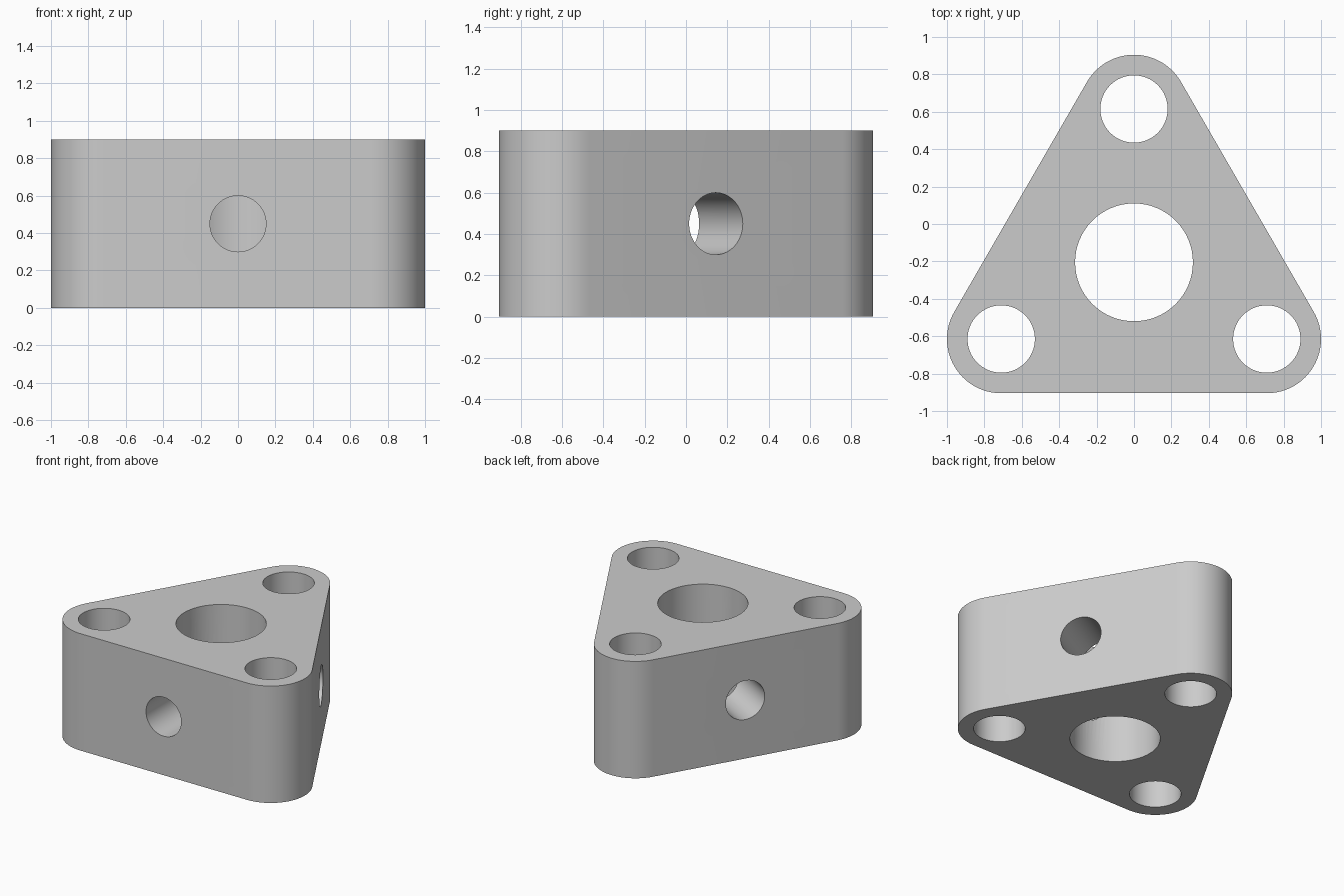
import bpy
import bmesh
from math import cos, sin, pi, sqrt, radians
from mathutils import Matrix, Vector

HEIGHT = 0.9
CORNER_R = 0.29
SPREAD = 0.71                      # half the distance between corner holes
RISE = SPREAD * sqrt(3) / 2
CENTRE = Vector((0, -RISE / 3, 0))
REACH = SPREAD * 2 / sqrt(3)       # centre to corner hole

cube = bpy.data.objects.get("Cube")
if cube:
    bpy.data.objects.remove(cube, do_unlink=True)

grey = bpy.data.materials.new("light grey")
grey.use_nodes = True
grey.diffuse_color = (0.6, 0.6, 0.6, 1)
grey.node_tree.nodes["Principled BSDF"].inputs["Base Color"].default_value = grey.diffuse_color


def radial(angle):
    return Vector((cos(angle), sin(angle), 0))


def add_object(name, bm):
    mesh = bpy.data.meshes.new(name)
    bmesh.ops.recalc_face_normals(bm, faces=bm.faces)
    bm.to_mesh(mesh)
    bm.free()
    mesh.materials.append(grey)
    obj = bpy.data.objects.new(name, mesh)
    bpy.context.collection.objects.link(obj)
    return obj


def add_cutter(name, radius, depth, matrix):
    bm = bmesh.new()
    bmesh.ops.create_cone(bm, cap_ends=True, segments=64, radius1=radius,
                          radius2=radius, depth=depth, matrix=matrix)
    obj = add_object(name, bm)
    obj.hide_render = True
    return obj


# Rounded triangular block
corner_angles = [pi / 2 + i * 2 * pi / 3 for i in range(3)]
STEPS = 24
bm = bmesh.new()
outline = []
for a in corner_angles:
    for s in range(STEPS + 1):
        t = a - pi / 3 + s * 2 * pi / 3 / STEPS
        outline.append(bm.verts.new(CENTRE + radial(a) * REACH + radial(t) * CORNER_R))
base = bm.faces.new(outline)
top = bmesh.ops.extrude_face_region(bm, geom=[base])
bmesh.ops.translate(bm, vec=(0, 0, HEIGHT),
                    verts=[v for v in top["geom"] if isinstance(v, bmesh.types.BMVert)])
block = add_object("triangular_block", bm)

# Central bore, corner holes and the side holes that open into the bore
middle = Vector((0, 0, HEIGHT / 2))
cutters = [add_cutter("centre_bore", 0.315, 2, Matrix.Translation(CENTRE + middle))]
for a in corner_angles:
    cutters.append(add_cutter("corner_hole", 0.18, 2,
                              Matrix.Translation(CENTRE + middle + radial(a) * REACH)))
    side = radial(a + pi)
    turn = side.to_track_quat('Z', 'Y').to_matrix().to_4x4()
    cutters.append(add_cutter("side_hole", 0.15, 1,
                              Matrix.Translation(CENTRE + middle + side * 0.5) @ turn))

bpy.ops.object.select_all(action='DESELECT')
block.select_set(True)
bpy.context.view_layer.objects.active = block
for cutter in cutters:
    mod = block.modifiers.new("cut", 'BOOLEAN')
    mod.operation = 'DIFFERENCE'
    mod.solver = 'EXACT'
    mod.object = cutter
    bpy.ops.object.modifier_apply(modifier=mod.name)
    bpy.data.objects.remove(cutter, do_unlink=True)

bpy.ops.object.shade_smooth_by_angle(angle=radians(30))
